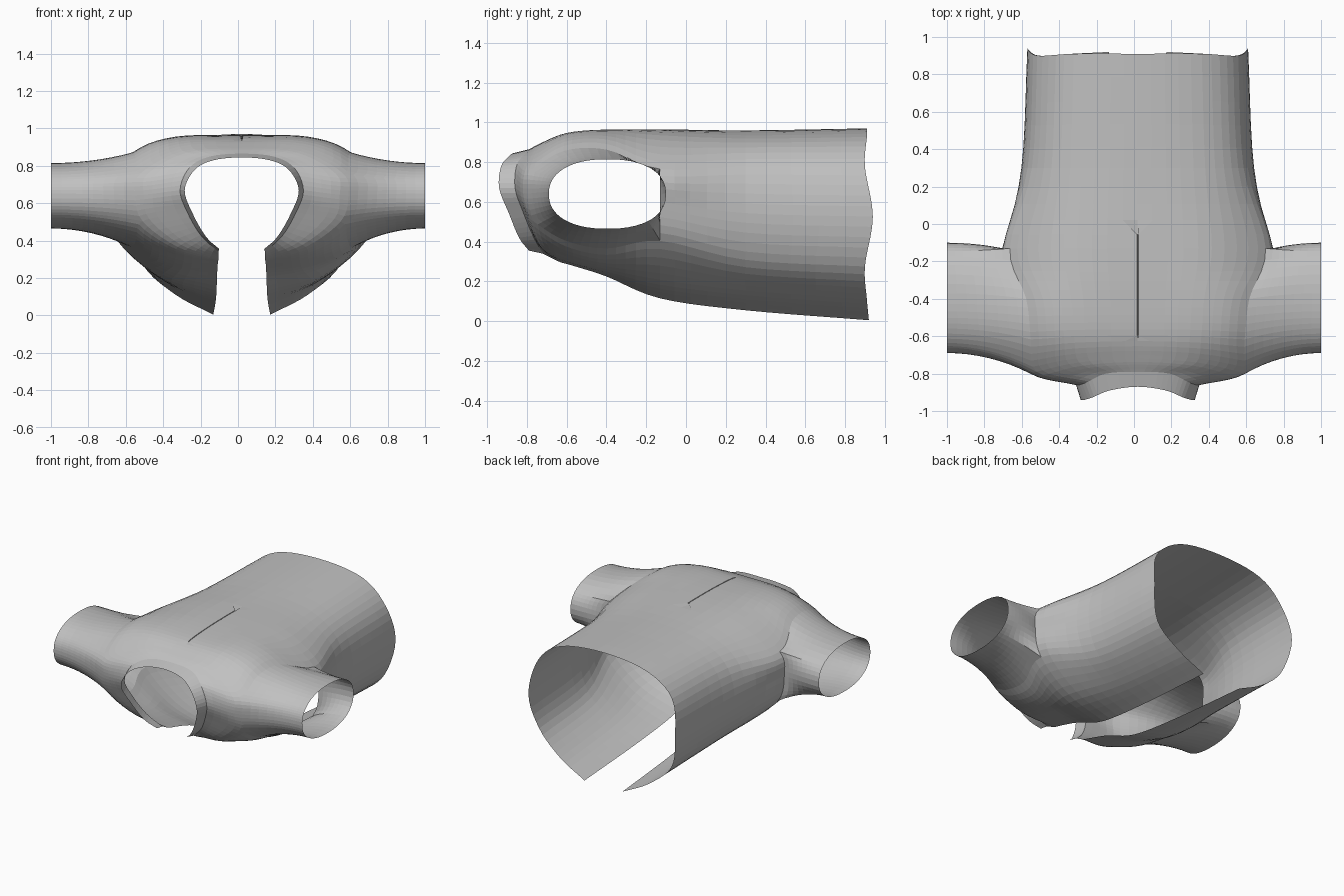
import bpy, bmesh, math
from mathutils import Vector

cube = bpy.data.objects.get("Cube")
if cube:
    bpy.data.objects.remove(cube, do_unlink=True)

STEPS = 5          # subdivisions between control points
SHIFT = 0.02       # the garment body sits slightly off centre

cloth = bpy.data.materials.new("grey cloth")
cloth.use_nodes = True
grey = (0.53, 0.53, 0.53, 1)
cloth.diffuse_color = grey
cloth.node_tree.nodes["Principled BSDF"].inputs["Base Color"].default_value = grey


def spline(points):
    """Smooth curve passing through every control point."""
    padded = [2 * points[0] - points[1]] + points + [2 * points[-1] - points[-2]]
    result = []
    for a, b, c, d in zip(padded, padded[1:], padded[2:], padded[3:]):
        for s in range(STEPS):
            t = s / STEPS
            result.append(b + (c - a) * t / 2 + (a * 2 - b * 5 + c * 4 - d) * t**2 / 2
                          + (b * 3 - a - c * 3 + d) * t**3 / 2)
    return result + [points[-1].copy()]


def mirrored(half):
    """Half outline from the open edge to the top, continued down the other side."""
    full = half + [Vector((-p.x, p.y, p.z)) for p in reversed(half[:-1])]
    return [p + Vector((SHIFT, 0, 0)) for p in full]


def sheet(name, rows, closed=False, skip=lambda r, c: False):
    """Single layer of cloth through rows of points."""
    bm = bmesh.new()
    grid = [[bm.verts.new(p) for p in row] for row in rows]
    count = len(rows[0])
    for r in range(len(rows) - 1):
        for c in range(count if closed else count - 1):
            if not skip(r, c):
                d = (c + 1) % count
                bm.faces.new((grid[r][c], grid[r][d], grid[r + 1][d], grid[r + 1][c]))
    loose = [v for v in bm.verts if not v.link_faces]
    bmesh.ops.delete(bm, geom=loose, context="VERTS")
    bmesh.ops.recalc_face_normals(bm, faces=bm.faces[:])
    mesh = bpy.data.meshes.new(name)
    bm.to_mesh(mesh)
    bm.free()
    mesh.materials.append(cloth)
    obj = bpy.data.objects.new(name, mesh)
    bpy.context.collection.objects.link(obj)
    return obj


# Neck seam and the outer rim of the collar
neck = [Vector(p) for p in ((.125, -.72, .34), (.22, -.77, .43), (.29, -.82, .55), (.33, -.86, .67),
                            (.28, -.85, .79), (.17, -.8, .85), (0, -.79, .865))]
rim = [Vector(p) for p in ((.12, -.79, .355), (.19, -.84, .42), (.26, -.89, .54), (.305, -.94, .67),
                           (.25, -.93, .78), (.15, -.89, .83), (0, -.87, .845))]
sheet("collar", [spline(mirrored(rim)), spline(mirrored(neck))])

# Cross-section shapes: width fraction and height fraction from open edge to top
torso = [(.27, 0), (.6, .11), (.9, .28), (1, .54), (.91, .8), (.58, .955), (0, 1)]
shoulder = [(.2, 0), (.52, .05), (.83, .19), (1.15, .55), (.84, .86), (.5, .985), (0, .99)]
seam = [(.22, 0), (.6, .11), (.93, .34), (1, .57), (.95, .765), (.55, .965), (0, 1)]
set_back = [.16, .08, .03, 0, .01, .06, .08]
hem_wave = [0, -.01, -.02, .02, -.02, -.01, -.01]
# Stations: shape, y, half width, open edge height, top height, set-back, wave
stations = [(seam, -.8, .57, .3, .9, 1, 0), (shoulder, -.62, .68, .28, .95, .3, 0),
            (shoulder, -.4, .71, .225, .967, 0, 0), (seam, -.13, .72, .115, .965, 0, 0),
            (torso, .3, .622, .055, .96, 0, 0), (torso, .92, .59, .005, .97, 0, 1)]
sections = [mirrored(neck)]
for shape, y, width, low, high, back, wave in stations:
    half = [Vector((width * u, y + back * b + wave * w, low + (high - low) * v))
            for (u, v), b, w in zip(shape, set_back, hem_wave)]
    half[0].x = .125 + .016 * (y + .8)
    sections.append(mirrored(half))

outlines = [spline(s) for s in sections]
columns = [spline(list(col)) for col in zip(*outlines)]
rows = [list(r) for r in zip(*columns)]

# Narrow fold down the middle of the back
middle = len(rows[0]) // 2
for row in rows:
    if -.62 < row[middle].y < -.05:
        row[middle].z -= .015
        row[middle - 1].x = SHIFT + .003
        row[middle + 1].x = SHIFT - .003

# Body with an armhole on each side
first, last = STEPS, 4 * STEPS
armholes = {"left": (2 * STEPS, 4 * STEPS), "right": (8 * STEPS, 10 * STEPS)}


def in_armhole(r, c):
    return first <= r < last and any(a <= c < b for a, b in armholes.values())


sheet("body", rows, skip=in_armhole)


def rounded(value):
    """Slightly squared cosine or sine for the cuff outline."""
    return math.copysign(abs(value) ** .88, value)


# Sleeves flow from each armhole edge to an oval cuff
for side, (a, b) in armholes.items():
    loop = ([rows[first][c] for c in range(a, b)] + [rows[r][b] for r in range(first, last)]
            + [rows[last][c] for c in range(b, a, -1)] + [rows[r][a] for r in range(last, first, -1)])
    sign = 1 if side == "left" else -1
    rings = []
    for k in range(9):
        t = k / 8
        ease = 1 - (1 - t) ** 2
        ring = []
        for p in loop:
            angle = math.atan2((p.z - .63) / .22, (p.y + .42) / .32)
            cuff = Vector((sign, -.395 + .295 * rounded(math.cos(angle)),
                           .64 + .175 * rounded(math.sin(angle))))
            q = p.lerp(cuff, ease)
            q.x = p.x + (sign - p.x) * t
            ring.append(q)
        rings.append(ring)
    sheet(side + "_sleeve", rings, closed=True)
